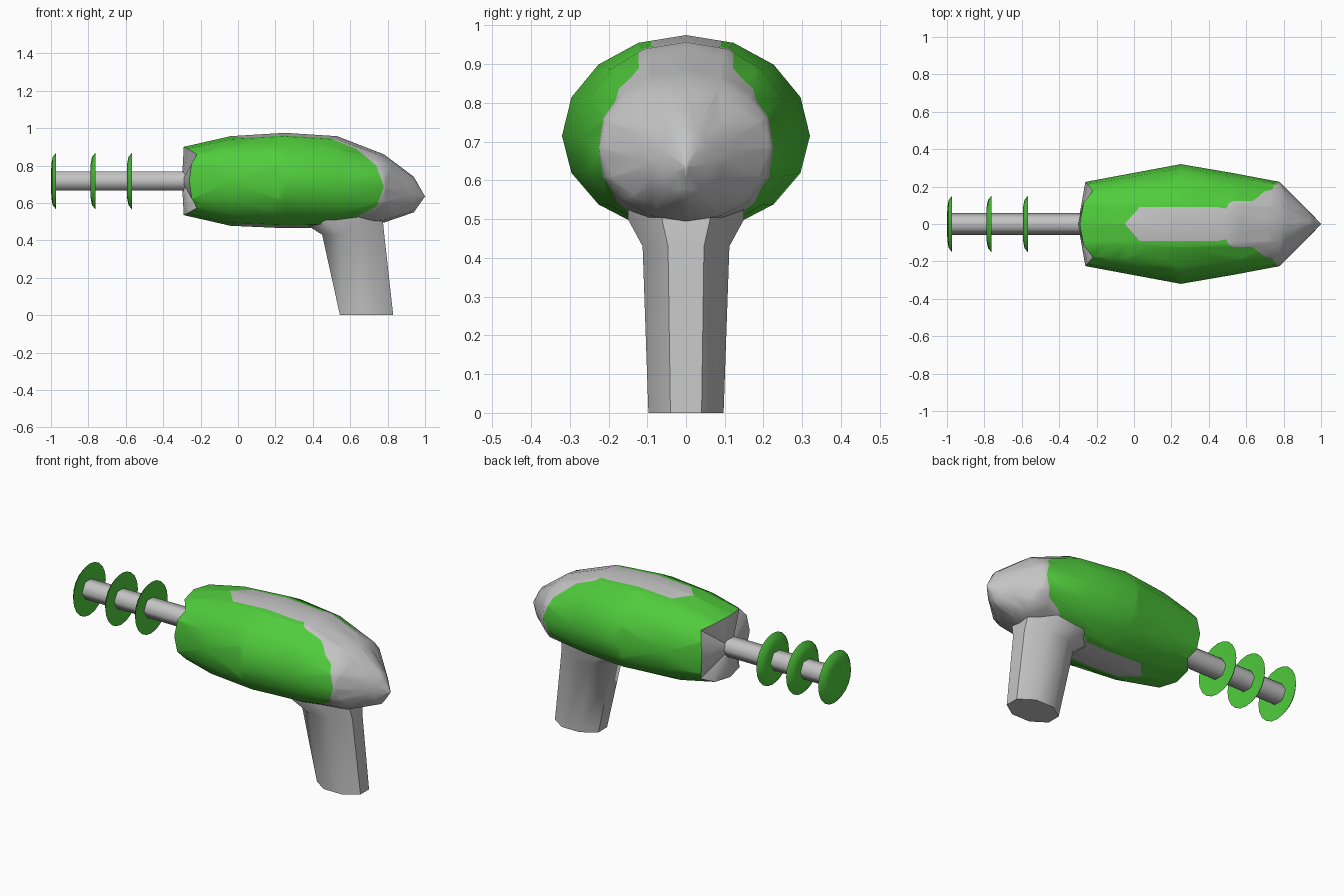
import bpy, bmesh
from math import sin, cos, pi, radians, copysign
from mathutils import Vector

if "Cube" in bpy.data.objects:
    bpy.data.objects.remove(bpy.data.objects["Cube"])


def make_material(name, rgb):
    mat = bpy.data.materials.new(name)
    mat.use_nodes = True
    mat.diffuse_color = (*rgb, 1)
    mat.node_tree.nodes["Principled BSDF"].inputs["Base Color"].default_value = (*rgb, 1)
    return mat


GREY = make_material("light grey", (0.55, 0.55, 0.55))
GREEN = make_material("bright green", (0.08, 0.6, 0.045))
AXIS_Z = 0.717


def loft(bm, rings, start=None, end=None):
    """Skin a list of point rings; ends close to a point, or flat when None."""
    loops = [[bm.verts.new(p) for p in ring] for ring in rings]
    n = len(loops[0])
    for a, b in zip(loops, loops[1:]):
        for i in range(n):
            j = (i + 1) % n
            bm.faces.new((a[i], a[j], b[j], b[i]))
    caps = []
    for loop, tip in ((loops[0], start), (loops[-1], end)):
        if tip is None:
            caps.append([bm.faces.new(loop)])
        else:
            v = bm.verts.new(tip)
            caps.append([bm.faces.new((loop[i], loop[(i + 1) % n], v)) for i in range(n)])
    bmesh.ops.recalc_face_normals(bm, faces=bm.faces)
    return caps


def finish(bm, name, mats, angle):
    mesh = bpy.data.meshes.new(name)
    bm.to_mesh(mesh)
    bm.free()
    obj = bpy.data.objects.new(name, mesh)
    bpy.context.collection.objects.link(obj)
    for m in mats:
        mesh.materials.append(m)
    bpy.ops.object.select_all(action='DESELECT')
    obj.select_set(True)
    bpy.context.view_layer.objects.active = obj
    bpy.ops.object.shade_smooth_by_angle(angle=radians(angle))
    return obj


def power(v, p):
    return copysign(abs(v) ** p, v)


def body_ring(x, mid, ry, top, bottom, p=1.0, bend=False):
    ring = []
    for i in range(16):
        a = 2 * pi * i / 16
        c, s = power(cos(a), p), power(sin(a), p)
        k = cos(2 * a)
        dx = (-0.04 * k if k > 0 else 0.07 * k) if bend else 0
        ring.append((x + dx, ry * c, mid + s * (top - mid if s > 0 else mid - bottom)))
    return ring


# Body: rounded hull with a bent front rim and a tapering rear
bm = bmesh.new()
stations = [
    (-0.22, 0.715, 0.225, 0.9, 0.535, 0.7, True),
    (-0.04, 0.715, 0.266, 0.957, 0.478, 0.9),
    (0.25, 0.715, 0.32, 0.975, 0.465),
    (0.53, 0.705, 0.272, 0.957, 0.47, 0.95),
    (0.78, 0.685, 0.225, 0.86, 0.495, 0.95),
    (0.94, 0.64, 0.065, 0.74, 0.55),
]
caps = loft(bm, [body_ring(*s) for s in stations], (-0.3, 0, 0.715), (1, 0, 0.635))
for f in caps[0]:
    f.material_index = 2
bmesh.ops.triangulate(bm, faces=bm.faces)

# Outlines of the green side panels (x, z) and the grey strip on top and below (x, y)
side_edge = [(0.47, 0.955), (0.63, 0.89), (0.74, 0.8), (0.78, 0.685),
             (0.74, 0.58), (0.62, 0.52), (0.36, 0.475)]
strip_edge = [(-0.05, 0), (0.03, 0.09), (0.25, 0.125), (0.45, 0.09), (0.62, 0.09)]


def edge_planes(path, axis, sign=1):
    planes = []
    for (x0, v0), (x1, v1) in zip(path, path[1:]):
        co, no = Vector((x0, 0, 0)), Vector((v0 - v1, 0, 0))
        co[axis], no[axis] = sign * v0, sign * (x1 - x0)
        planes.append((co, no))
    return planes


side = edge_planes(side_edge, 2)
strip = edge_planes(strip_edge, 1) + edge_planes(strip_edge, 1, -1)
for co, no in side + strip:
    bmesh.ops.bisect_plane(bm, geom=bm.verts[:] + bm.edges[:] + bm.faces[:],
                           plane_co=co, plane_no=no, dist=0.0005)


def inside(p, planes):
    return all((p - co).dot(no) <= 0 for co, no in planes)


for f in bm.faces:
    c = f.calc_center_median()
    green = f.material_index != 2 and inside(c, side) and not inside(c, strip)
    f.material_index = int(green)
finish(bm, "body", [GREY, GREEN], 40)

# Grip: eight-sided, flaring where it meets the body
bm = bmesh.new()
rings = []
for z, x0, x1, ry in [(0, 0.545, 0.83, 0.097), (0.43, 0.45, 0.782, 0.112),
                      (0.5, 0.34, 0.775, 0.15), (0.56, 0.36, 0.76, 0.15)]:
    ring = []
    for i in range(8):
        a = pi / 8 + i * pi / 4
        ring.append(((x0 + x1) / 2 + (x1 - x0) / 2 * cos(a) / cos(pi / 8),
                     ry * sin(a) / cos(pi / 8), z))
    rings.append(ring)
loft(bm, rings)
finish(bm, "grip", [GREY], 50)


def round_ring(x, r, n):
    return [(x, r * cos(2 * pi * i / n), AXIS_Z + r * sin(2 * pi * i / n)) for i in range(n)]


# Barrel: six-sided rod
bm = bmesh.new()
loft(bm, [round_ring(-0.98, 0.058, 6), round_ring(-0.25, 0.058, 6)])
finish(bm, "barrel", [GREY], 65)

# Barrel discs: shallow dishes, domed toward the muzzle
for k, x in enumerate((-1.0, -0.79, -0.595)):
    bm = bmesh.new()
    loft(bm, [round_ring(x + 0.002, 0.09, 20), round_ring(x + 0.009, 0.128, 20),
              round_ring(x + 0.028, 0.152, 20)],
         (x, 0, AXIS_Z), (x + 0.016, 0, AXIS_Z))
    finish(bm, "barrel_disc_%d" % (k + 1), [GREEN], 50)
